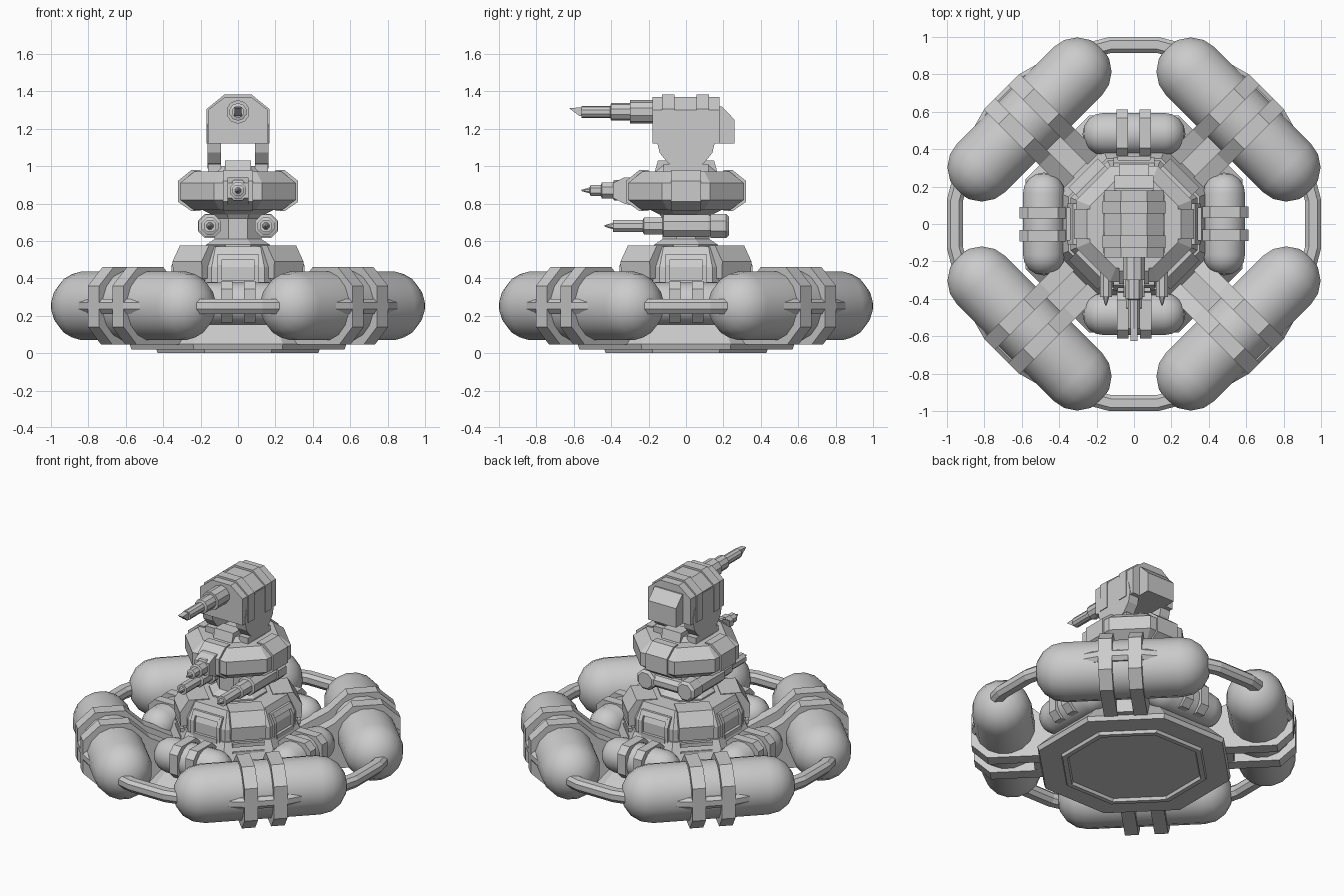
import bpy, bmesh
from math import pi, cos, sin, radians
from mathutils import Matrix, Vector

if "Cube" in bpy.data.objects:
    bpy.data.objects.remove(bpy.data.objects["Cube"])

I = Matrix.Identity(4)
T = lambda x, y, z: Matrix.Translation((x, y, z))
RZ = lambda d: Matrix.Rotation(radians(d), 4, 'Z')
FWD = Matrix.Rotation(pi / 2, 4, 'X')      # lathe axis points to -y
SIDE = Matrix.Rotation(pi / 2, 4, 'Y')     # lathe axis points to +x
AXES = [RZ(90 * k) for k in range(4)]
DIAGS = [RZ(45 + 90 * k) for k in range(4)]


def finish(name, bm, M, smooth=False):
    bmesh.ops.remove_doubles(bm, verts=bm.verts, dist=1e-5)
    bmesh.ops.transform(bm, matrix=M, verts=bm.verts)
    bmesh.ops.recalc_face_normals(bm, faces=bm.faces)
    me = bpy.data.meshes.new(name)
    bm.to_mesh(me)
    bm.free()
    ob = bpy.data.objects.new(name, me)
    bpy.context.collection.objects.link(ob)
    if smooth:
        bpy.ops.object.select_all(action='DESELECT')
        ob.select_set(True)
        bpy.context.view_layer.objects.active = ob
        bpy.ops.object.shade_smooth_by_angle(angle=radians(40))
    return ob


def lathe(name, prof, n=8, M=I, smooth=False, closed=False):
    """Spin (apothem, height) points into an n-sided solid, flats on the axes."""
    bm = bmesh.new()
    k = 1 / cos(pi / n)
    rings = [[bm.verts.new((r * k * cos(2 * pi * (i + .5) / n), r * k * sin(2 * pi * (i + .5) / n), z))
              for i in range(n)] for r, z in prof]
    pairs = list(zip(rings, rings[1:]))
    if closed:
        pairs.append((rings[-1], rings[0]))
    for a, b in pairs:
        for i in range(n):
            j = (i + 1) % n
            bm.faces.new((a[i], a[j], b[j], b[i]))
    if not closed:
        for (r, z), ring in ((prof[0], rings[0]), (prof[-1], rings[-1])):
            if r > 1e-4:
                bm.faces.new(ring)
    return finish(name, bm, M, smooth)


def prism(name, pts, x0, x1, M=I):
    """Extrude a (y, z) profile along x."""
    bm = bmesh.new()
    f = bm.faces.new([bm.verts.new((x0, y, z)) for y, z in pts])
    g = bmesh.ops.extrude_face_region(bm, geom=[f])
    vs = [v for v in g['geom'] if isinstance(v, bmesh.types.BMVert)]
    bmesh.ops.translate(bm, vec=(x1 - x0, 0, 0), verts=vs)
    return finish(name, bm, M)


def box(name, x0, x1, y0, y1, z0, z1, M=I):
    return prism(name, [(y0, z0), (y1, z0), (y1, z1), (y0, z1)], x0, x1, M)


def octagon(cy, cz, ay, az, c):
    return [(cy + a * ay - (a * c if h else 0), cz + b * az - (0 if h else b * c))
            for a, b, h in ((1, -1, 0), (1, 1, 0), (1, 1, 1), (-1, 1, 1),
                            (-1, 1, 0), (-1, -1, 0), (-1, -1, 1), (1, -1, 1))]


def capsule(name, half, r, n, M, steps=4):
    h = half - r
    cap = [(r * sin(pi / 2 * i / steps), h + r * cos(pi / 2 * i / steps)) for i in range(steps + 1)]
    lathe(name, [(a, b) for a, b in cap] + [(a, -b) for a, b in reversed(cap)], n, M @ SIDE, True)


# Hull and underside frame
lathe("hull", [(.57, .02), (.58, .05), (.42, .22), (.35, .38)])
lathe("keel_frame", [(.44, .03), (.43, 0), (.40, 0), (.39, .03)], closed=True)
lathe("deckhouse", [(.34, .36), (.34, .46), (.29, .57)])

# Outer bumper rail
lathe("bumper_rail", [(1.0, .235), (1.0, .27), (.98, .29), (.935, .29),
                      (.915, .27), (.915, .235), (.935, .21), (.98, .21)], 24, closed=True)

# Big floats with strap arms, and armoured corner blocks
for M in DIAGS:
    capsule("float", .545, .183, 16, M @ T(0, .79, .253))
    for s in (-1, 1):
        x0, x1 = sorted((s * .05, s * .135))
        prism("float_strap", [(.40, .045), (.90, .045), (1.0, .14), (1.0, .36), (.89, .46),
                              (.70, .46), (.58, .35), (.40, .26)], x0, x1, M)
    prism("strap_brace", [(.35, .05), (.62, .05), (.62, .24), (.35, .24)], -.05, .05, M)
    prism("corner_armour", [(.2, .40), (.38, .40), (.385, .49), (.33, .575), (.2, .575)], -.11, .11, M)
    box("corner_grille", -.09, .09, .2, .36, .2, .41, M)
    for z in (.30, .355):
        box("grille_slat", -.10, .10, .3, .38, z, z + .025, M)

# Small tanks and framed windows on the four sides
for M in AXES:
    capsule("small_tank", .275, .112, 16, M @ T(0, .482, .265))
    for x in (-.062, .06):
        prism("tank_strap", octagon(.487, .275, .125, .112, .045), x - .031, x + .031, M)
        box("tank_bracket", x - .025, x + .025, .3, .42, .2, .32, M)
    for x in (-.11, .085):
        prism("window_side", [(.25, .37), (.355, .37), (.355, .47), (.325, .53), (.25, .53)], x, x + .025, M)
    prism("window_top", [(.25, .50), (.342, .50), (.325, .53), (.25, .53)], -.09, .09, M)
    box("window_sill", -.09, .09, .25, .36, .36, .39, M)

# Neck
lathe("neck", [(.17, .56), (.17, .58), (.125, .61), (.125, .72), (.14, .74), (.2, .77)])

# Twin side guns and the pipe linking them
for x in (-.15, .15):
    G = T(x, 0, .68) @ FWD
    lathe("side_gun", [(.05, -.14), (.06, -.12), (.06, .12), (.045, .125), (.045, .225), (.033, .23),
                       (.033, .39), (.018, .39), (.004, .435)], 8, G)
    lathe("side_gun_breech", [(.05, -.23), (.065, -.215), (.065, -.13)], 8, G)
    box("gun_bracket", min(x, 0), max(x, 0), -.06, .06, .655, .705)
lathe("link_pipe", [(.04, -.15), (.04, .15)], 8, T(0, .18, .68) @ SIDE, True)

# Turret ring with side panels
lathe("turret_ring", [(.235, .765), (.31, .82), (.31, .91), (.235, .97)])
lathe("turret_cap", [(.17, .96), (.14, 1.0)])
for M in AXES:
    prism("ring_panel", [(.2, .76), (.25, .76), (.322, .81), (.322, .92), (.25, .978), (.2, .978)], -.08, .08, M)

# Front turret gun
prism("gun_mount", [(-.29, .79), (-.29, .94), (-.33, .94), (-.39, .91), (-.39, .83), (-.33, .80)], -.055, .055)
lathe("front_gun", [(.055, .30), (.055, .385), (.043, .39), (.043, .45), (.03, .455), (.03, .51),
                    (.016, .515), (.003, .56)], 8, T(0, 0, .87) @ FWD)

# Yoke: side discs, uprights and blocks on the turret roof
for s in (-1, 1):
    lathe("yoke_disc", [(.153, .09), (.153, .163)], 14, T(0, 0, 1.14) @ RZ(0 if s > 0 else 180) @ SIDE)
    x0, x1 = sorted((s * .09, s * .16))
    box("yoke_foot", x0, x1, -.12, .12, .97, 1.01)
    prism("roof_block", [(s * .06, .96), (s * .17, .96), (s * .15, 1.03), (s * .06, 1.03)], -.07, .07)

# Main gun head: chamfered housing, bands and rear counterweight
HEAD = [(-.16, 1.12), (.16, 1.12), (.16, 1.30), (.07, 1.37), (-.07, 1.37), (-.16, 1.30)]
BAND = [(-.168, 1.12), (.168, 1.12), (.168, 1.305), (.072, 1.383), (-.072, 1.383), (-.168, 1.305)]
TURN = RZ(90)                              # prism axis x becomes y
prism("gun_housing", HEAD, -.18, .18, TURN)
for y in (-.095, .09):
    prism("housing_band", BAND, y - .033, y + .033, TURN)
prism("counterweight", [(.15, 1.12), (.258, 1.12), (.258, 1.25), (.19, 1.32), (.15, 1.32)], -.105, .105)

# Main gun barrel with slanted muzzle
lathe("main_barrel", [(.06, .15), (.06, .30), (.045, .30), (.045, .40), (.031, .405), (.031, .56),
                      (.02, .56), (.02, .50)], 10, T(0, 0, 1.29) @ FWD)
prism("muzzle_blade", [(-.54, 1.265), (-.57, 1.268), (-.625, 1.31), (-.54, 1.315)], -.018, .018)
